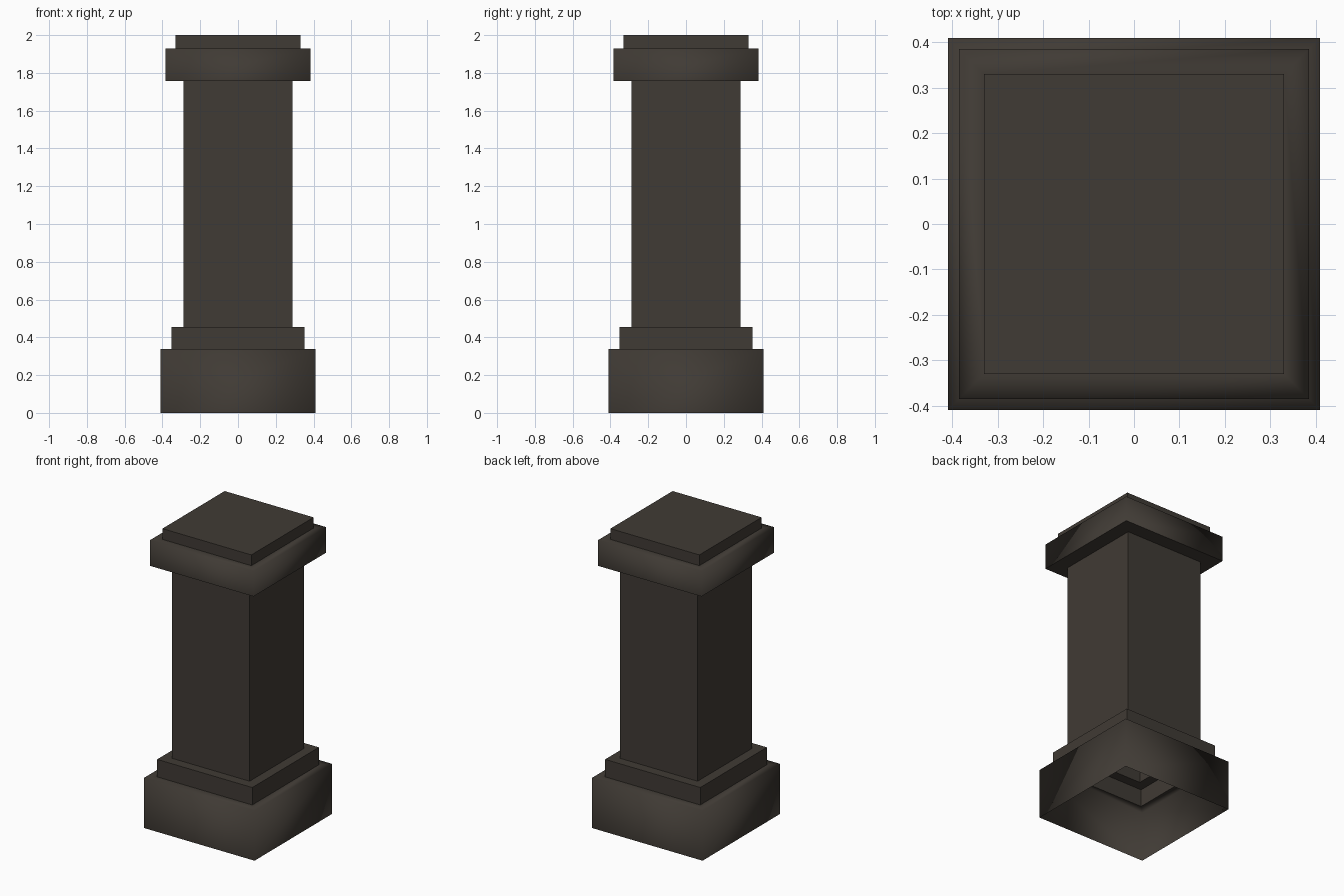
import bpy

if "Cube" in bpy.data.objects:
    bpy.data.objects.remove(bpy.data.objects["Cube"])

stone = bpy.data.materials.new("dark_brown_stone")
stone.diffuse_color = (0.051, 0.043, 0.035, 1)
stone.use_nodes = True
stone.node_tree.nodes["Principled BSDF"].inputs["Base Color"].default_value = stone.diffuse_color


def square_shell(name, profile, smooth=False, lid=False):
    """Sweep a (half width, height) profile around a square, open below."""
    verts = [(sx * r, sy * r, z) for r, z in profile
             for sx, sy in ((-1, -1), (1, -1), (1, 1), (-1, 1))]
    faces = []
    for ring in range(len(profile) - 1):
        for i in range(4):
            a, b = ring * 4 + i, ring * 4 + (i + 1) % 4
            faces.append((a, b, b + 4, a + 4))
    if lid:
        n = len(verts)
        faces.append((n - 4, n - 3, n - 2, n - 1))
    mesh = bpy.data.meshes.new(name)
    mesh.from_pydata(verts, [], faces)
    mesh.materials.append(stone)
    for p in mesh.polygons:
        p.use_smooth = smooth
    obj = bpy.data.objects.new(name, mesh)
    bpy.context.collection.objects.link(obj)
    return obj


# Hollow base block with its ledge, softly shaded
square_shell("plinth", [(0.41, 0), (0.41, 0.337), (0.353, 0.337)], smooth=True)
# Smaller step around the foot of the shaft
square_shell("collar", [(0.353, 0.337), (0.353, 0.454), (0.288, 0.454)])
# Straight shaft
square_shell("shaft", [(0.288, 0.454), (0.288, 1.757)])
# Flat underside of the capital
square_shell("capital_underside", [(0.288, 1.757), (0.385, 1.757)])
# Capital band with its ledge, softly shaded
square_shell("capital", [(0.385, 1.757), (0.385, 1.928), (0.33, 1.928)], smooth=True)
# Closed top slab
square_shell("top_slab", [(0.33, 1.928), (0.33, 2.0)], lid=True)
